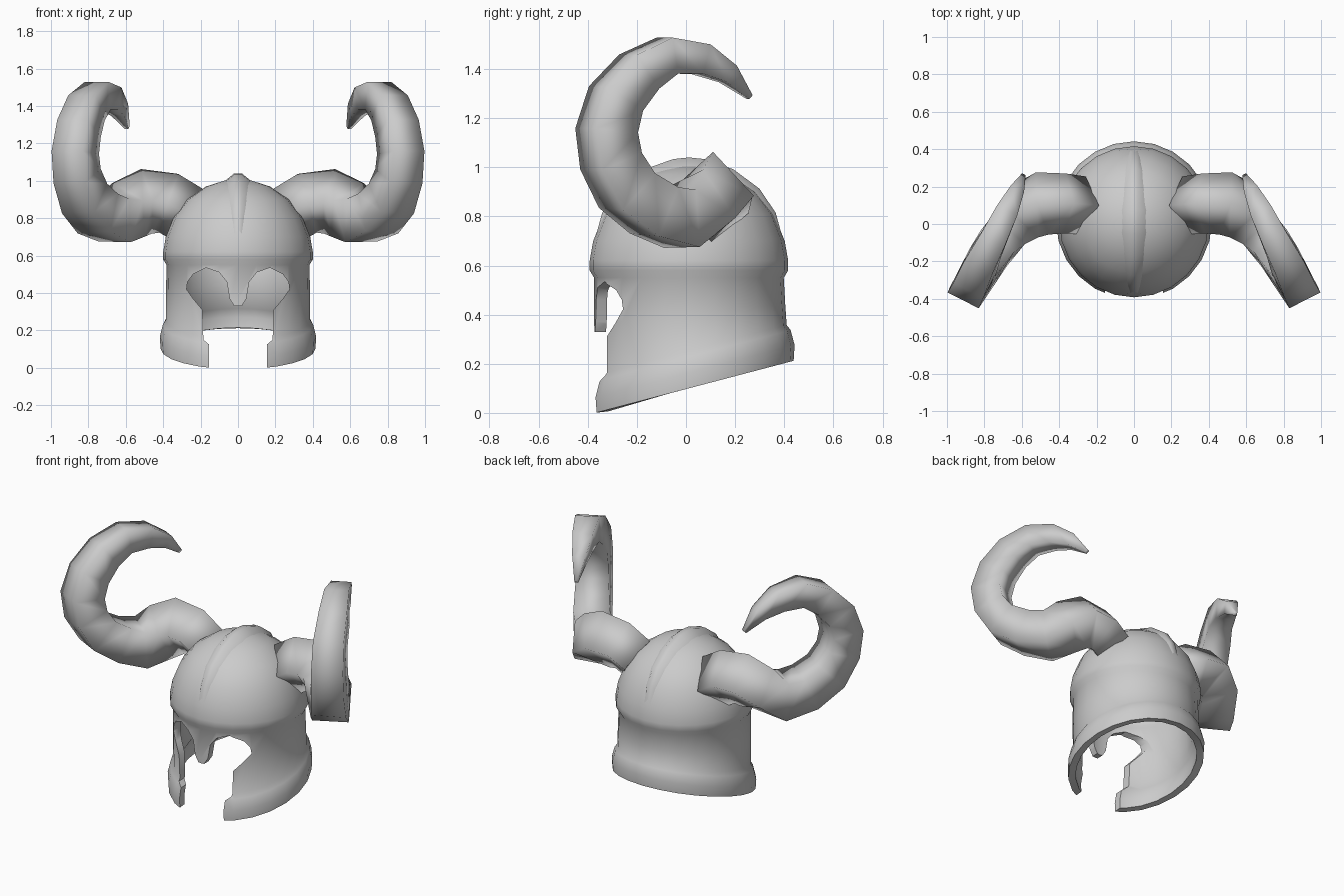
import bpy, bmesh, math
from mathutils import Vector

if "Cube" in bpy.data.objects:
    bpy.data.objects.remove(bpy.data.objects["Cube"])

SEG = 24


def make_object(name, verts, faces):
    me = bpy.data.meshes.new(name)
    me.from_pydata([tuple(v) for v in verts], [], faces)
    ob = bpy.data.objects.new(name, me)
    bpy.context.collection.objects.link(ob)
    bm = bmesh.new()
    bm.from_mesh(me)
    if all(len(e.link_faces) == 2 for e in bm.edges):
        bmesh.ops.recalc_face_normals(bm, faces=bm.faces)
    bm.to_mesh(me)
    bm.free()
    return ob


def loft(name, rings, caps=True):
    n = len(rings[0])
    verts = [v for ring in rings for v in ring]
    faces = [(i * n + j, i * n + (j + 1) % n, (i + 1) * n + (j + 1) % n, (i + 1) * n + j)
             for i in range(len(rings) - 1) for j in range(n)]
    if caps:
        faces += [tuple(range(n))[::-1], tuple(range((len(rings) - 1) * n, len(rings) * n))]
    return make_object(name, verts, faces)


def smooth(ob, angle):
    bpy.ops.object.select_all(action='DESELECT')
    ob.select_set(True)
    bpy.context.view_layer.objects.active = ob
    bpy.ops.object.shade_smooth_by_angle(angle=math.radians(angle))


# Helmet shell: (radius, height, slope of the ring towards the back)
profile = [(0.414, 0.097, 1), (0.418, 0.16, 1), (0.402, 0.225, 1), (0.386, 0.25, 1),
           (0.385, 0.40, 0.4), (0.382, 0.55, 0), (0.40, 0.58, 0), (0.40, 0.62, 0),
           (0.386, 0.70, 0), (0.342, 0.81, 0), (0.272, 0.90, 0), (0.17, 0.97, 0),
           (0.06, 1.005, 0)]
rings = []
for r, z, w in profile:
    ring = []
    for j in range(SEG):
        a = 2 * math.pi * j / SEG
        y = 0.012 + 0.008 * w + 1.01 * r * math.sin(a)
        ring.append((r * math.cos(a), y, z + w * 0.2625 * y))
    rings.append(ring)
helmet = loft("helmet_shell", rings, caps=False)
bm = bmesh.new()
bm.from_mesh(helmet.data)
bm.verts.ensure_lookup_table()
bm.faces.new(bm.verts[-SEG:])
bm.to_mesh(helmet.data)
bm.free()

# Face opening with eye arches, leaving the nose guard
half = [(0.155, -0.2), (0.155, 0.125), (0.185, 0.15), (0.19, 0.31), (0.24, 0.37),
        (0.275, 0.42), (0.27, 0.46), (0.24, 0.50), (0.17, 0.535), (0.10, 0.51),
        (0.06, 0.46), (0.045, 0.37), (0.02, 0.33)]
outline = half + [(-x, z) for x, z in reversed(half)]
cutter = loft("face_cutter", [[(x, y, z) for x, z in outline] for y in (-0.8, -0.05)])
cutter.hide_render = True

sol = helmet.modifiers.new("thickness", 'SOLIDIFY')
sol.thickness, sol.offset = 0.045, -1
cut = helmet.modifiers.new("opening", 'BOOLEAN')
cut.object, cut.operation, cut.solver = cutter, 'DIFFERENCE', 'EXACT'
bpy.context.view_layer.objects.active = helmet
for m in ("thickness", "opening"):
    bpy.ops.object.modifier_apply(modifier=m)
bpy.data.objects.remove(cutter)
smooth(helmet, 45)

# Crest ridge running over the dome
dome = [(0.385, 0.70), (0.345, 0.81), (0.275, 0.90), (0.17, 0.97), (0.06, 1.005)]
arc = [(-r, z) for r, z in dome] + [(0, 1.01)] + [(r, z) for r, z in reversed(dome)]
rings = []
for i, (y, z) in enumerate(arc):
    k = math.sin(math.pi * i / (len(arc) - 1))
    d = Vector((0, y, (z - 0.6))).normalized()
    c = Vector((0, y + 0.012, z))
    w = 0.03 + 0.045 * k
    rings.append([c + Vector((-w, 0, 0)) - d * 0.015, c + Vector((-0.02, 0, 0)) + d * 0.03 * k,
                  c + Vector((0.02, 0, 0)) + d * 0.03 * k, c + Vector((w, 0, 0)) - d * 0.015,
                  c - d * 0.03])
smooth(loft("crest_ridge", rings), 50)

# Horns: four-sided tube, diamond at the root, squared to the slanted plane in the loop
Y, N = Vector((0, 1, 0)), Vector((0.89, 0.455, 0))
path = [((0.27, 0.10, 0.82), 0.155, 45, Y), ((0.37, 0.11, 0.88), 0.16, 45, Y),
        ((0.49, 0.11, 0.89), 0.17, 45, Y), ((0.585, 0.065, 0.845), 0.163, 28, Y.lerp(N, 0.5))]
loop = [(0.665, -0.025, 0.79, 0.16), (0.75, -0.13, 0.825, 0.15), (0.82, -0.24, 0.905, 0.143),
        (0.86, -0.305, 1.025, 0.135), (0.87, -0.323, 1.15, 0.132), (0.85, -0.285, 1.28, 0.127),
        (0.81, -0.19, 1.39, 0.117), (0.75, -0.075, 1.455, 0.102), (0.685, 0.06, 1.44, 0.085),
        (0.633, 0.17, 1.38, 0.055), (0.592, 0.26, 1.285, 0.015)]
path += [((x, y, z), r, 0, N) for x, y, z, r in loop]
pts = [Vector(p[0]) for p in path]
rings = []
for i, (_, r, rot, ref) in enumerate(path):
    t = (pts[min(i + 1, len(pts) - 1)] - pts[max(i - 1, 0)]).normalized()
    u = (ref - ref.dot(t) * t).normalized()
    v = t.cross(u)
    ring = []
    for k in range(4):
        a = math.radians(45 + rot + 90 * k)
        ring.append(pts[i] + u * (r * math.cos(a)) + v * (1.03 * r * math.sin(a)))
    rings.append(ring)
horns = loft("horns", rings)
horns.modifiers.new("mirror", 'MIRROR').use_mirror_merge = False
smooth(horns, 120)
